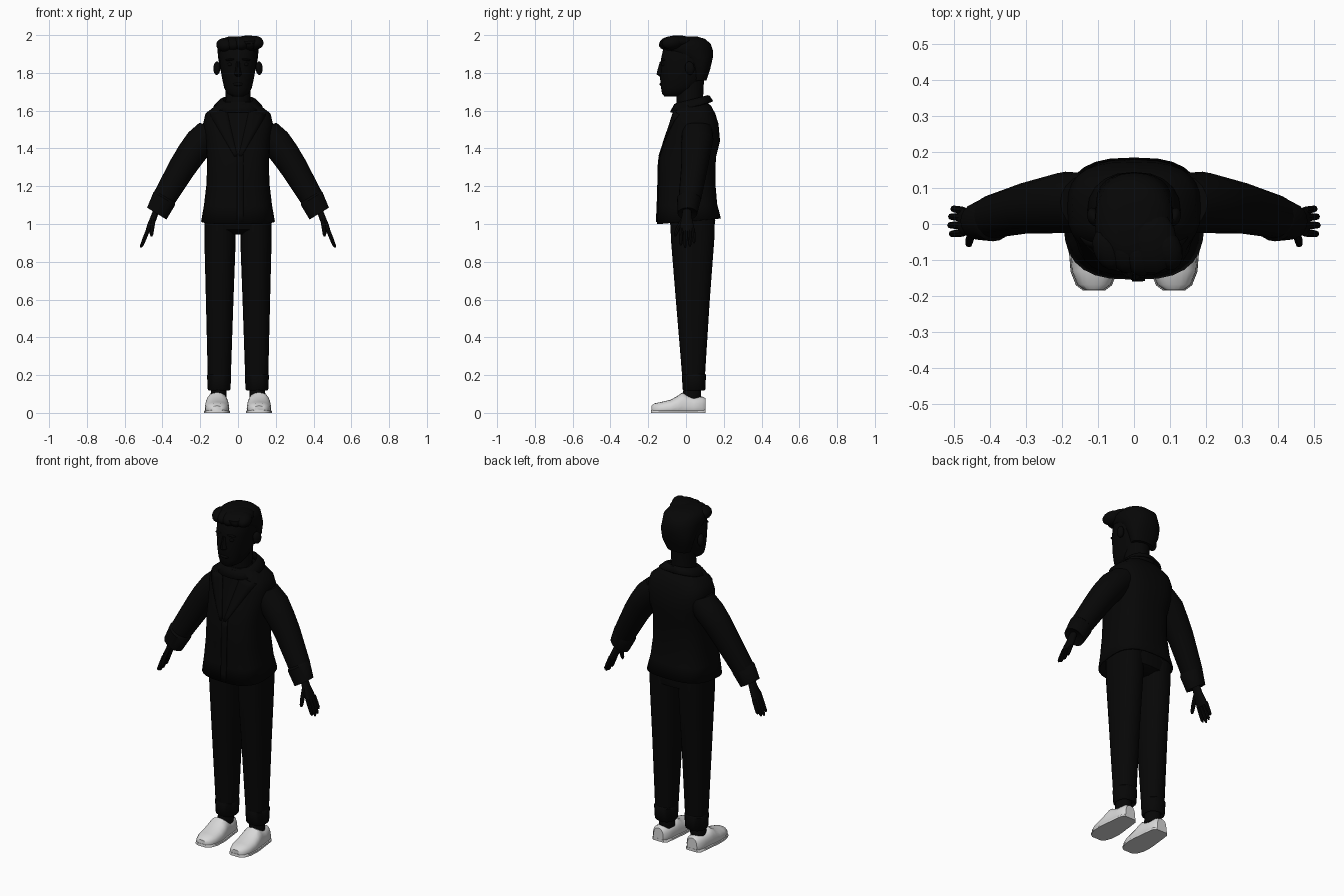
import bpy
import bmesh
from math import sin, cos, pi, copysign
from mathutils import Vector, Euler
from mathutils.bvhtree import BVHTree

cube = bpy.data.objects.get("Cube")
if cube:
    bpy.data.objects.remove(cube)


def material(name, value):
    m = bpy.data.materials.new(name)
    m.use_nodes = True
    col = (value, value, value, 1)
    m.diffuse_color = col
    m.node_tree.nodes["Principled BSDF"].inputs["Base Color"].default_value = col
    return m


BLACK = material("black", 0.002)
GREY = material("light grey", 0.68)


def finish(name, bm, mat, mirror=False, thick=0):
    bmesh.ops.recalc_face_normals(bm, faces=bm.faces)
    me = bpy.data.meshes.new(name)
    bm.to_mesh(me)
    bm.free()
    me.materials.append(mat)
    ob = bpy.data.objects.new(name, me)
    bpy.context.collection.objects.link(ob)
    bpy.context.view_layer.objects.active = ob
    for o in bpy.context.selected_objects:
        o.select_set(False)
    ob.select_set(True)
    bpy.ops.object.shade_smooth_by_angle(angle=0.7)
    if thick:
        ob.modifiers.new("thickness", 'SOLIDIFY').thickness = thick
    if mirror:
        ob.modifiers.new("mirror", 'MIRROR').use_mirror_merge = False
    return ob


def loft(name, rings, mat=BLACK, sides=20, power=2.0, mirror=False,
         caps=(True, True), thick=0, floor=False):
    """Skin rings of (x, y, z, half width, half depth, roll, pitch)."""
    bm = bmesh.new()
    loops = []
    for r in rings:
        x, y, z, rx, ry, roll, pitch = (tuple(r) + (0, 0))[:7]
        rot = Euler((pitch, roll, 0)).to_matrix()
        loop = []
        for i in range(sides):
            c, s = cos(2 * pi * i / sides), sin(2 * pi * i / sides)
            p = Vector((rx * copysign(abs(c) ** (2 / power), c),
                        ry * copysign(abs(s) ** (2 / power), s), 0))
            p = rot @ p + Vector((x, y, z))
            if floor:
                p.z = max(p.z, 0)
            loop.append(bm.verts.new(p))
        loops.append(loop)
    for a, b in zip(loops, loops[1:]):
        for i in range(sides):
            j = (i + 1) % sides
            bm.faces.new((a[i], a[j], b[j], b[i]))
    for cap, loop in zip(caps, (loops[0], loops[-1])):
        if cap:
            bm.faces.new(loop)
    return finish(name, bm, mat, mirror, thick)


def span(z, half_width, front, back, pitch=0):
    """Ring given by its front and back limits."""
    return (0, (front + back) / 2, z, half_width, (back - front) / 2, 0, pitch)


def blob(name, centre, size, mirror=False, turn=(0, 0, 0)):
    bm = bmesh.new()
    bmesh.ops.create_uvsphere(bm, u_segments=14, v_segments=9, radius=1)
    rot = Euler(turn).to_matrix()
    for v in bm.verts:
        v.co = rot @ (v.co * Vector(size)) + Vector(centre)
    return finish(name, bm, BLACK, mirror)


# Jacket body, open at the hem
jacket = loft("jacket_body", [
    span(1.015, .195, -.155, .185, .09), span(1.10, .18, -.15, .165, .04),
    span(1.22, .166, -.146, .155), span(1.35, .164, -.143, .158),
    span(1.44, .172, -.115, .18), span(1.53, .185, -.085, .172),
    span(1.585, .172, -.068, .155), span(1.63, .115, -.055, .13),
    span(1.645, .08, -.05, .10)],
    sides=28, power=2.8, caps=(False, True), thick=.008)
surface = BVHTree.FromObject(jacket, bpy.context.evaluated_depsgraph_get())


def front_strip(name, edge_a, edge_b, mirror=False, steps=8):
    """Thin cloth layer laid on the jacket front between two (x, z) edges."""
    bm = bmesh.new()
    rows = []
    for i in range(steps + 1):
        ends = [Vector(e[0]).lerp(Vector(e[1]), i / steps) for e in (edge_a, edge_b)]
        row = []
        for k in range(4):
            p = ends[0].lerp(ends[1], k / 3)
            hit = surface.ray_cast(Vector((p.x, -1, p.y)), Vector((0, 1, 0)))[0]
            row.append(bm.verts.new((p.x, hit.y - .006 if hit else 0, p.y)))
        rows.append(row)
    for a, b in zip(rows, rows[1:]):
        for k in range(3):
            bm.faces.new((a[k], a[k + 1], b[k + 1], b[k]))
    return finish(name, bm, BLACK, mirror, .006)


front_strip("front_placket", ((-.005, 1.37), (-.005, 1.01)), ((.03, 1.37), (.03, 1.01)))
front_strip("lapel", ((.06, 1.61), (.004, 1.36)), ((.15, 1.58), (.02, 1.36)), mirror=True)

# Fold-over collar and the shirt collar inside it
loft("jacket_collar", [
    (0, .03, 1.61, .075, .085, 0, .25), (0, .03, 1.66, .08, .088, 0, .25),
    (0, .03, 1.655, .095, .098, 0, .25), (0, .03, 1.622, .13, .118, 0, .25)],
    caps=(False, False), thick=.008, power=2.3)
loft("shirt_collar", [
    (0, .01, 1.58, .072, .08, 0, .2), (0, .012, 1.65, .07, .078, 0, .2)],
    caps=(False, False), thick=.006)

# Sleeves with turned cuffs
loft("sleeve", [
    (.12, .06, 1.51, .088, .08, -.3), (.19, .06, 1.445, .083, .085, -.5),
    (.245, .052, 1.375, .078, .078, -.55), (.295, .045, 1.30, .073, .071, -.55),
    (.395, .02, 1.13, .062, .06, -.55)], mirror=True)
loft("sleeve_cuff", [
    (.385, .018, 1.145, .06, .056, -.55), (.39, .016, 1.135, .067, .064, -.55),
    (.43, .008, 1.055, .06, .052, -.55), (.425, .008, 1.065, .03, .03, -.55)], mirror=True)

# Hands
loft("palm", [
    (.43, .005, 1.08, .016, .022, -.4), (.448, .004, 1.03, .017, .028, -.4),
    (.466, .005, .99, .016, .037, -.35), (.478, .006, .96, .012, .038, -.35)],
    mirror=True, sides=14, power=2.5)
for label, y, length in (("index", -.024, .088), ("middle", -.003, .1),
                         ("ring", .018, .094), ("little", .037, .076)):
    loft(label + "_finger", [
        (.474 + .4 * t * length, y * (1 + .15 * t), .975 - t * length, r, r, -.38)
        for t, r in ((0, .011), (.5, .0105), (.88, .009), (1, .004))],
        mirror=True, sides=8)
loft("thumb", [
    (.447, -.015, 1.025, .012, .013, -.3, -.4), (.455, -.042, .98, .012, .012, -.2, -.4),
    (.458, -.055, .948, .01, .01, -.2, -.3), (.459, -.058, .935, .005, .005, -.2, -.3)],
    mirror=True, sides=8)

# Trousers
loft("trouser_seat", [
    span(.945, .06, -.03, .10), span(.97, .165, -.078, .148),
    span(1.02, .176, -.088, .155), span(1.12, .158, -.09, .14)], power=2.6)
loft("trouser_leg", [
    (.096, .035, 1.04, .082, .118), (.095, .035, .92, .083, .115),
    (.097, .036, .6, .073, .09), (.099, .04, .19, .061, .06)],
    mirror=True, power=2.3)
loft("trouser_cuff", [
    (.1, .042, .208, .058, .058), (.1, .042, .2, .064, .064),
    (.1, .042, .125, .06, .06), (.1, .042, .118, .054, .054),
    (.1, .042, .135, .045, .045)], mirror=True, power=2.3)
loft("ankle", [(.102, .035, .15, .04, .046), (.104, .03, .07, .042, .05)], mirror=True)

# Slip-on shoes: upper and sole share one list of (y, half width, height)
profile = [(-.183, .026, .038), (-.168, .046, .05), (-.13, .061, .058),
           (-.08, .065, .07), (-.045, .063, .09), (-.02, .06, .108),
           (.0, .057, .098), (.04, .053, .085), (.085, .047, .086), (.102, .032, .078)]
loft("shoe_upper", [(.111, y, h * .35, w, h * .65, 0, pi / 2) for y, w, h in profile],
     GREY, mirror=True, power=2.4, floor=True)
loft("shoe_sole", [(.111, y * 1.01, 0, w + .004, .016, 0, pi / 2) for y, w, h in profile],
     GREY, mirror=True, power=5, floor=True)

# Head and neck
loft("neck", [(0, .025, 1.58, .072, .072), (0, .02, 1.66, .066, .07),
              (0, .025, 1.76, .068, .07)])
loft("head", [
    span(1.676, .03, -.115, -.04), span(1.69, .056, -.127, .0), span(1.72, .073, -.132, .06),
    span(1.77, .084, -.137, .10), span(1.82, .093, -.135, .122), span(1.87, .099, -.133, .135),
    span(1.92, .1, -.122, .135), span(1.96, .085, -.1, .11)], power=2.3, sides=24)
blob("ear", (.112, .02, 1.825), (.018, .026, .036), True, (.15, 0, -.3))
loft("nose", [(0, -.125, 1.86, .01, .014), (0, -.132, 1.815, .014, .02),
              (0, -.134, 1.792, .02, .023), (0, -.13, 1.782, .012, .012)], sides=10)
blob("eye", (.04, -.115, 1.845), (.016, .015, .011), True)
blob("eyebrow", (.042, -.122, 1.87), (.026, .01, .006), True, (0, .1, .25))
blob("lips", (0, -.13, 1.74), (.028, .01, .009))

# Hair: close-cut cap with a swept front
loft("hair_cap", [
    span(1.76, .07, .03, .108), span(1.82, .095, .025, .128), span(1.88, .105, -.02, .142),
    span(1.92, .109, -.118, .142), span(1.955, .108, -.122, .13), span(1.98, .088, -.1, .1),
    span(1.992, .05, -.07, .06)], power=2.3, sides=24)
for i in range(5):
    blob("front_lock_" + str(i + 1),
         (-.07 + .04 * i, -.085 + .008 * abs(i - 2), 1.948 + .003 * i),
         (.043, .062, .036), turn=(.1, -.15, .35))
blob("swept_crest", (.045, -.045, 1.962), (.075, .095, .036), turn=(0, -.08, .2))
